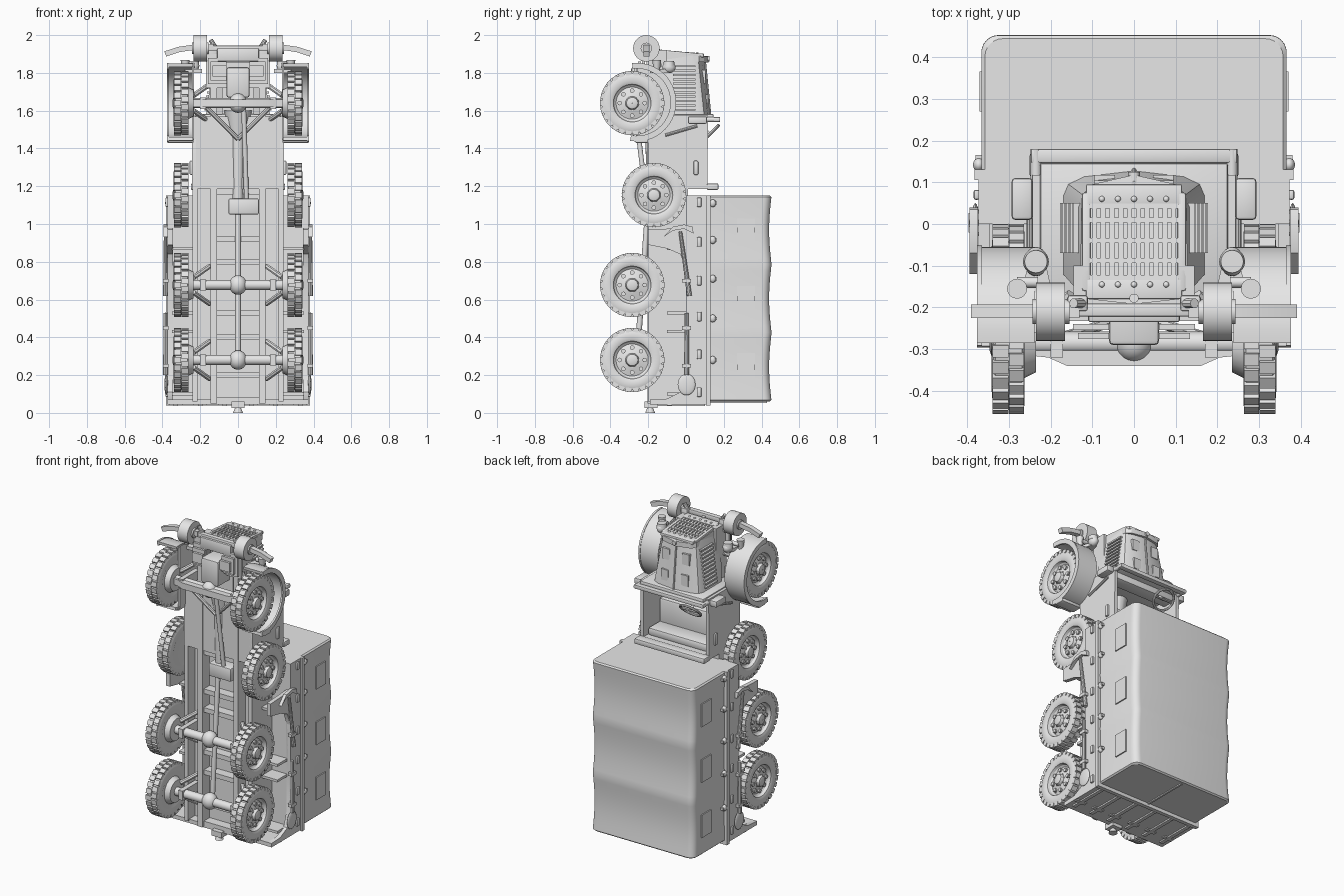
import bpy, bmesh, math
from mathutils import Vector, Matrix

old = bpy.data.objects.get("Cube")
if old:
    bpy.data.objects.remove(old)
paint = bpy.data.materials.new("plain grey")
paint.use_nodes = True
GREY = (0.8, 0.8, 0.8, 1)
paint.diffuse_color = GREY
paint.node_tree.nodes["Principled BSDF"].inputs["Base Color"].default_value = GREY
parts = []


# ---- helpers: parts on the +x side are mirrored when twin is set ----
def finish(name, bm, twin=False):
    bmesh.ops.recalc_face_normals(bm, faces=bm.faces)
    me = bpy.data.meshes.new(name)
    bm.to_mesh(me)
    bm.free()
    me.materials.append(paint)
    ob = bpy.data.objects.new(name, me)
    bpy.context.collection.objects.link(ob)
    if twin:
        ob.modifiers.new("Mirror", "MIRROR").use_mirror_merge = False
    parts.append(ob)
    return ob


def add_box(bm, x, y, z):
    mid = Vector([(a + b) / 2 for a, b in (x, y, z)])
    size = [b - a for a, b in (x, y, z)]
    return bmesh.ops.create_cube(bm, size=1, matrix=Matrix.Translation(mid) @ Matrix.Diagonal((*size, 1)))["verts"]


def box(name, x, y, z, twin=False, bevel=0):
    bm = bmesh.new()
    add_box(bm, x, y, z)
    if bevel:
        bmesh.ops.bevel(bm, geom=bm.edges[:], offset=bevel, segments=2, profile=0.5, affect="EDGES")
    return finish(name, bm, twin)


def add_tube(bm, a, b, r, r2=None, n=16):
    a, b = Vector(a), Vector(b)
    turn = (b - a).to_track_quat("Z", "Y").to_matrix().to_4x4()
    bmesh.ops.create_cone(bm, cap_ends=True, segments=n, radius1=r, radius2=r if r2 is None else r2,
                          depth=(b - a).length, matrix=Matrix.Translation((a + b) / 2) @ turn)


def tube(name, a, b, r, r2=None, twin=False, n=16):
    bm = bmesh.new()
    add_tube(bm, a, b, r, r2, n)
    return finish(name, bm, twin)


def ball(name, c, r, scale=(1, 1, 1), twin=False):
    bm = bmesh.new()
    bmesh.ops.create_uvsphere(bm, u_segments=20, v_segments=12, radius=r,
                              matrix=Matrix.Translation(c) @ Matrix.Diagonal((*scale, 1)))
    return finish(name, bm, twin)


def loft(name, rings, twin=False):
    bm = bmesh.new()
    rows = [[bm.verts.new(p) for p in ring] for ring in rings]
    n = len(rows[0])
    for a, b in zip(rows, rows[1:]):
        for i in range(n):
            bm.faces.new((a[i], a[(i + 1) % n], b[(i + 1) % n], b[i]))
    bm.faces.new(rows[0])
    bm.faces.new(rows[-1])
    return finish(name, bm, twin)


def prism(name, pts, axis, lo, hi, twin=False):
    def place(p, d):
        q = list(p)
        q.insert(axis, d)
        return q
    return loft(name, [[place(p, d) for p in pts] for d in (lo, hi)], twin)


# ---- wheels: turned tyre and rim, tread blocks, bolts ----
def wheel_mesh():
    bm = bmesh.new()
    profile = [(.262, .001), (.27, .09), (.262, .11), (.262, .15), (.268, .16), (.332, .16), (.338, .15), (.341, .115),
               (.334, .1), (.318, .095), (.31, .085), (.322, .045), (.324, .036), (.342, .03), (.346, .018), (.346, .001)]
    n = 48
    rows = [[bm.verts.new((x, r * math.cos(math.tau * i / n), r * math.sin(math.tau * i / n))) for i in range(n)]
            for x, r in profile]
    for a, b in zip(rows, rows[1:]):
        for i in range(n):
            bm.faces.new((a[i], a[(i + 1) % n], b[(i + 1) % n], b[i]))
    lugs = 26
    for i in range(lugs):
        for x, shift in (((.263, .299), 0), ((.301, .339), .5)):
            vs = add_box(bm, x, (-.015, .015), (.148, .17))
            bmesh.ops.rotate(bm, verts=vs, matrix=Matrix.Rotation(math.tau * (i + shift) / lugs, 3, "X"))
    for count, rad, r in ((8, .066, .012), (8, .036, .005)):
        for i in range(count):
            y, z = (rad * f(math.tau * i / count) for f in (math.cos, math.sin))
            add_tube(bm, (.305, y, z), (.328, y, z), r, n=10)
    return bm


first = finish("front_wheels", wheel_mesh(), True)
first.location = (0, -.285, 1.64)
for name, y, z in (("spare_wheels", -.17, 1.153), ("middle_wheels", -.285, .677), ("rear_wheels", -.285, .28)):
    ob = first.copy()
    ob.name, ob.location = name, (0, y, z)
    bpy.context.collection.objects.link(ob)
    parts.append(ob)

# ---- axles and drive line ----
for z in (1.64, .677, .28):
    tube("axle", (-.27, -.285, z), (.27, -.285, z), .027)
    ball("differential", (0, -.285, z), .047, (1, 1, 1.1))
    tube("brake_drum", (.235, -.285, z), (.265, -.285, z), .07, .085, True, 24)
    box("spring_pad", (.17, .2), (-.32, -.15), (z - .03, z + .03), True)
    for d in (.1, -.1):
        tube("spring_arm", (.235, -.25, z + d * .4), (.15, -.17, z + d), .014, twin=True, n=8)
prism("axle_guard", [(-.25, -.3), (-.16, -.34), (.16, -.34), (.25, -.3), (.25, -.315), (.16, -.325), (-.16, -.325), (-.25, -.315)],
      2, 1.62, 1.66)
tube("drive_shaft", (0, -.26, .28), (0, -.2, 1.1), .015)
tube("front_shaft", (.045, -.21, 1.13), (.03, -.27, 1.62), .013)
tube("gear_shaft", (0, -.18, 1.13), (0, -.18, 1.46), .028, .035)
box("transfer_box", (-.05, .11), (-.23, -.12), (1.05, 1.135), bevel=.008)
tube("gearbox", (0, -.16, 1.42), (0, -.16, 1.6), .04, .075)
box("engine_sump", (-.06, .06), (-.29, -.12), (1.67, 1.83), bevel=.01)
box("engine_block", (-.085, .085), (-.17, .05), (1.58, 1.86))
for s in (1, -1):
    tube("radius_rod", (0, -.22, 1.45), (s * .17, -.27, 1.62), .012, n=8)

# ---- chassis ----
box("hull_floor", (-.24, .24), (-.13, .01), (.05, 1.2))
box("frame_rail", (.11, .145), (-.205, -.1), (.05, 1.92), True)
box("hull_sill", (.215, .24), (-.2, -.12), (.06, 1.45), True)
for z in (.07, .2, .4, .53, .8, .92, 1.17, 1.4, 1.87):
    box("cross_member", (-.12, .12), (-.19, -.11), (z - .015, z + .015))
for z in (.1, .43, .53, .87):
    box("hull_rib", (.235, .35), (-.1, .01), (z - .008, z + .008), True)
box("front_cross_plate", (-.11, .11), (-.235, -.19), (1.86, 1.93), bevel=.006)
for i in range(4):
    box("leaf_spring", (.06, .17 - .012 * i), (-.21 - .022 * i, -.195 - .022 * i), (1.72 + .02 * i, 1.9 - .02 * i), True)
box("hitch_plate", (-.035, .035), (-.22, -.15), (.025, .06))
tube("hitch_pin", (0, -.19, .03), (0, -.19, 0), .014, .026)

# ---- cargo bed ----
skirt = [(.12, 1.15), (0, 1.15), (0, .98), (-.2, .97), (-.2, .89), (-.1, .87), (-.03, .84), (0, .76), (0, .2),
         (-.03, .11), (-.1, .075), (-.19, .07), (-.19, .045), (.12, .045)]
prism("bed_side", skirt, 0, .345, .372, True)
box("bed_floor", (-.37, .37), (0, .12), (.045, 1.15))
box("bed_rail", (.355, .382), (.105, .13), (.04, 1.15), True)
box("tail_panel", (-.37, .37), (-.19, .12), (.045, .07))
box("tail_rail", (-.382, .382), (.105, .13), (.038, .06))
for x in (.07, .2, .33):
    box("tail_strap", (x - .012, x + .012), (-.15, .1), (.036, .05), True)
    box("tail_latch", (x - .035, x + .035), (-.1, -.075), (.038, .05), True)
for z in (1.115, .905, .7, .51, .31, .11):
    box("bed_latch", (.37, .384), (.058, .082), (z - .025, z + .025), True, .005)
for z in (1.11, .915, .71, .5, .28):
    ball("cover_hook", (.372, .142, z), .017, (.8, 1, 1.2), True)
    box("cover_hook_plate", (.36, .38), (.12, .165), (z - .008, z + .008), True)

# ---- cloth cover, sagging between its hoops ----
def cover_ring(z, shrink=0):
    sag = abs(math.sin(math.pi * 3 * (z - .06) / 1.09))
    top, w, r = .453 - .013 * sag - shrink, .366 - .004 * sag - shrink, .042
    corner = [(w - r + r * math.cos(a), top - r + r * math.sin(a)) for a in (math.pi / 2 * i / 6 for i in range(7))]
    half = [(w, .115)] + corner
    return [(x, y, z) for x, y in half] + [(-x, y, z) for x, y in reversed(half)]


steps = 36
rings = [cover_ring(.068 + 1.074 * i / steps) for i in range(steps + 1)]
loft("cloth_cover", [cover_ring(.06, .009)] + rings + [cover_ring(1.15, .009)])
for z in (.957, .6, .245):
    box("cover_window", (.361, .37), (.27, .365), (z - .073, z + .073), True)
box("cover_back_seam", (-.006, .006), (.13, .43), (.053, .062))

# ---- tools clipped to the bed sides ----
tube("pick_handle", (.384, -.03, .96), (.384, .018, .62), .009, .013, True, 10)
prism("pick_head", [(-.12, .93), (-.07, .965), (-.01, .975), (.04, .95), (.035, .985), (-.01, .997), (-.07, .985)],
      0, .374, .394, True)
tube("shovel_handle", (.384, .003, .2), (.384, .003, .53), .013, .011, True, 10)
ball("shovel_blade", (.38, .003, .15), .047, (.2, 1, 1.2), True)
for z in (.45, .25, .7):
    box("tool_clip", (.368, .396), (-.02, .026), (z - .01, z + .01), True)

# ---- open cab ----
prism("cab_side", [(-.2, 1.19), (.113, 1.19), (.117, 1.575), (-.17, 1.575), (-.2, 1.45)], 0, .222, .243, True)
box("cab_floor", (-.235, .235), (-.2, -.17), (1.19, 1.57))
box("cab_back", (-.243, .243), (-.2, .13), (1.185, 1.21))
box("cab_back_rail", (-.25, .25), (.11, .172), (1.18, 1.215), bevel=.008)
box("cowl", (-.225, .225), (-.18, .146), (1.55, 1.582), bevel=.006)
box("windscreen_base", (-.247, .247), (.146, .18), (1.54, 1.565), bevel=.005)
tube("windscreen_hinge", (.235, .09, 1.553), (.235, .18, 1.553), .013, twin=True)
box("dashboard", (-.222, .222), (.01, .1), (1.51, 1.56), bevel=.01)
box("seat_cushion", (-.215, .215), (-.17, -.03), (1.21, 1.41), bevel=.015)
box("seat_back", (-.215, .215), (-.05, .08), (1.21, 1.26), bevel=.012)
bpy.ops.mesh.primitive_torus_add(major_segments=32, minor_segments=8, major_radius=.066, minor_radius=.008,
                                 location=(-.12, .125, 1.475), rotation=(math.radians(-135), 0, 0))
bpy.context.object.name = "steering_wheel"
bpy.context.object.data.materials.append(paint)
parts.append(bpy.context.object)
tube("steering_column", (-.12, .12, 1.48), (-.12, .03, 1.565), .01)
for s in (1, -1):
    tube("steering_spoke", (-.12 - s * .064, .125, 1.475), (-.12 + s * .064, .125, 1.475), .006, n=8)
box("door_handle", (.24, .256), (.04, .065), (1.26, 1.335), True, .006)
box("side_lamp_box", (.243, .293), (.01, .11), (1.53, 1.57), True, .008)
tube("side_rail", (.25, -.11, 1.47), (.25, .06, 1.52), .008, twin=True, n=8)

# ---- bonnet with louvres ----
def bonnet_ring(z, w, low, top):
    half = [(w, low), (w, top - .06), (w - .012, top - .032), (w - .05, top - .014), (0, top)]
    return [(x, y, z) for x, y in half] + [(-x, y, z) for x, y in reversed(half[:-1])]


loft("bonnet", [bonnet_ring(1.575, .17, -.12, .128), bonnet_ring(1.89, .126, -.17, .095)])
tube("bonnet_hinge", (0, .128, 1.58), (0, .097, 1.89), .006, n=8)
for i in range(11):
    z = 1.605 + .023 * i
    w = .17 - .14 * (z - 1.575)
    box("bonnet_louvre", (w - .01, w + .012), (-.07, .05), (z - .005, z + .005), True)
for z in (1.65, 1.78):
    box("bonnet_flap", (.045, .095), (.08, .122 - .1 * (z - 1.6)), (z - .035, z + .035), True)

# ---- radiator and grille, leaning slightly ----
shell = [(0, .118), (.1, .095), (.125, .07), (.13, -.16), (.11, -.18), (0, -.192),
         (-.11, -.18), (-.13, -.16), (-.125, .07), (-.1, .095)]
grille = [prism("radiator_shell", shell, 2, 1.865, 1.897)]
for y in ((.045, .095), (-.18, -.13)):
    grille.append(box("grille_band", (-.115, .115), y, (1.89, 1.91), bevel=.004))
grille.append(box("grille_edge", (.104, .124), (-.16, .075), (1.89, 1.91), True, .004))
for y in (-.04, -.087, .01, .043, -.128):
    grille.append(box("grille_bar", (-.106, .106), (y - .006, y + .006), (1.89, 1.911)))
for i in range(10):
    x = -.095 + .0211 * i
    grille.append(box("grille_slat", (x - .006, x + .006), (-.13, .045), (1.89, 1.908)))
for i in range(5):
    for y in (.06, -.145):
        grille.append(ball("grille_rivet", (-.077 + .0385 * i, y, 1.91), .007))
grille.append(tube("crank_hole", (0, -.178, 1.89), (0, -.178, 1.915), .011))
for ob in grille:
    for v in ob.data.vertices:
        v.co.z -= .09 * v.co.y
tube("radiator_cap", (0, .1, 1.875), (0, .125, 1.875), .014)

# ---- front mudguards ----
def arc(r, a0, a1, n=24):
    return [(-.26 + r * math.cos(t), 1.645 + r * math.sin(t))
            for t in (math.radians(a0 + (a1 - a0) * i / n) for i in range(n + 1))]


prism("mudguard", arc(.205, -100, 97) + arc(.187, 97, -100), 0, .238, .376, True)
prism("mudguard_wall", arc(.2, -90, 90), 0, .232, .244, True)
prism("mudguard_lip", arc(.208, -100, 97) + arc(.178, 97, -100), 0, .364, .376, True)
box("mudguard_step", (.235, .376), (-.27, -.2), (1.43, 1.452), True, .006)

# ---- headlamps, bumper and rollers ----
ball("headlamp_shell", (.235, -.09, 1.83), .035, (.8, 1, .9), True)
tube("headlamp_rim", (.235, -.09, 1.835), (.235, -.09, 1.862), .031, .027, True, 24)
prism("headlamp_bracket", [(.19, -.19), (.28, -.19), (.25, -.09), (.215, -.08)], 2, 1.8, 1.82, True)
tube("horn", (.28, -.155, 1.8), (.28, -.155, 1.868), .014, .024, True)
tube("horn_pipe", (.28, -.14, 1.84), (.23, -.14, 1.84), .013, twin=True)
prism("bumper_wing", [(.13, 1.925), (.23, 1.922), (.31, 1.91), (.38, 1.887), (.39, 1.914), (.315, 1.938), (.23, 1.95), (.13, 1.952)],
      1, -.225, -.193, True)
box("bumper_centre", (-.17, .17), (-.222, -.19), (1.915, 1.945), bevel=.005)
tube("bumper_roller", (.165, -.21, 1.93), (.235, -.21, 1.93), .07, twin=True, n=32)
tube("roller_hub", (.155, -.21, 1.93), (.243, -.21, 1.93), .03, twin=True, n=20)
box("roller_bracket", (.11, .16), (-.21, -.17), (1.87, 1.95), True, .008)
tube("tow_hook", (.12, -.19, 1.935), (.145, -.19, 1.975), .012, twin=True, n=10)

# ---- smooth shading with sharp corners ----
bpy.ops.object.select_all(action="DESELECT")
for ob in parts:
    ob.select_set(True)
bpy.context.view_layer.objects.active = parts[0]
bpy.ops.object.shade_smooth_by_angle(angle=math.radians(32))
